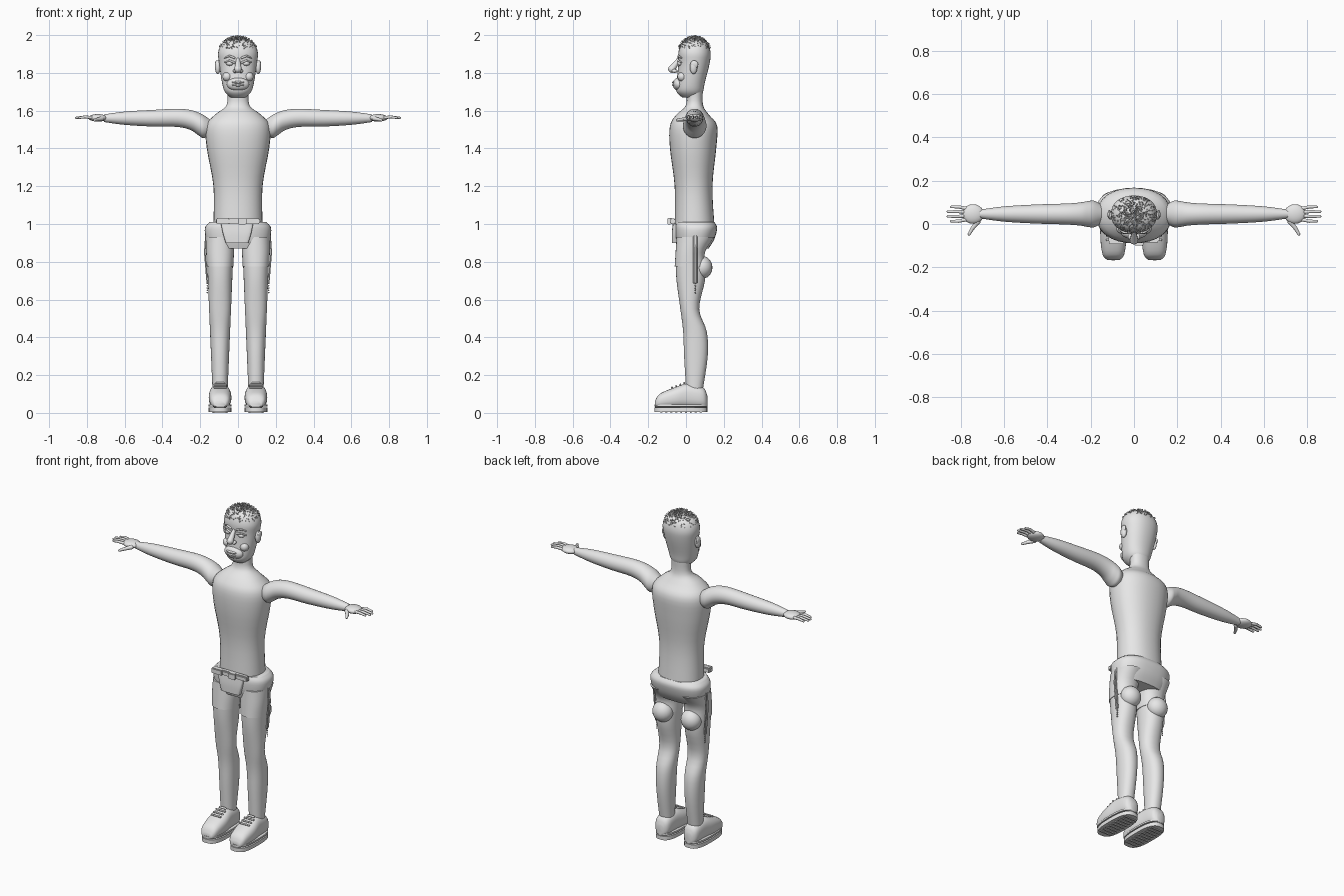
import bpy
import bmesh
import math
import random
from mathutils import Matrix, Vector

cube = bpy.data.objects.get("Cube")
if cube:
    bpy.data.objects.remove(cube, do_unlink=True)

GREY = (0.8, 0.8, 0.8, 1)
LEG_X = 0.095
material = bpy.data.materials.new("plain grey")
material.use_nodes = True
material.diffuse_color = GREY
material.node_tree.nodes["Principled BSDF"].inputs["Base Color"].default_value = GREY


def finish(name, bm, mirror=False):
    """Turn a bmesh into a smooth shaded object, optionally mirrored across x."""
    bmesh.ops.recalc_face_normals(bm, faces=bm.faces[:])
    mesh = bpy.data.meshes.new(name)
    bm.to_mesh(mesh)
    bm.free()
    mesh.materials.append(material)
    obj = bpy.data.objects.new(name, mesh)
    bpy.context.collection.objects.link(obj)
    bpy.ops.object.select_all(action="DESELECT")
    bpy.context.view_layer.objects.active = obj
    obj.select_set(True)
    bpy.ops.object.shade_smooth_by_angle(angle=math.radians(50))
    if mirror:
        modifier = obj.modifiers.new("mirror", "MIRROR")
        modifier.use_mirror_merge = False


def smooth_keys(keys, steps=4):
    """Run a smooth curve through profile keys so few keys are needed."""
    keys = [Vector(key) for key in keys]
    padded = [keys[0], *keys, keys[-1]]
    result = []
    for before, start, end, after in zip(padded, padded[1:], padded[2:], padded[3:]):
        leave, arrive = (end - before) / 2, (after - start) / 2
        for step in range(steps):
            t = step / steps
            ease = t * t * (3 - 2 * t)
            result.append(start.lerp(end, ease) + leave * t * (1 - t) ** 2
                          - arrive * t * t * (1 - t))
    return result + [keys[-1]]


def rounded(value, power):
    return math.copysign(abs(value) ** (2 / power), value)


def loft(name, keys, axis=2, centre=0.0, mirror=False, power=2.2, sides=32):
    """Skin oval sections: position along axis, half width, low side, high side."""
    bm = bmesh.new()
    across, depth = [i for i in range(3) if i != axis]
    loops = []
    for position, half, low, high in smooth_keys(keys):
        loop = []
        for k in range(sides):
            angle = math.tau * k / sides
            point = Vector()
            point[axis] = position
            point[across] = centre + half * rounded(math.cos(angle), power)
            point[depth] = (low + high + (high - low) * rounded(math.sin(angle), power)) / 2
            loop.append(bm.verts.new(point))
        loops.append(loop)
    for lower, upper in zip(loops, loops[1:]):
        for k in range(sides):
            bm.faces.new((lower[k - 1], lower[k], upper[k], upper[k - 1]))
    bm.faces.new(loops[0])
    bm.faces.new(loops[-1])
    finish(name, bm, mirror)


def ellipsoid(name, centre, radii, mirror=False):
    bm = bmesh.new()
    matrix = Matrix.Translation(centre) @ Matrix.Diagonal((*radii, 1))
    bmesh.ops.create_uvsphere(bm, u_segments=20, v_segments=12, radius=1, matrix=matrix)
    finish(name, bm, mirror)


def box(name, centre, size, mirror=False):
    bm = bmesh.new()
    matrix = Matrix.Translation(centre) @ Matrix.Diagonal((*size, 1))
    bmesh.ops.create_cube(bm, size=1, matrix=matrix)
    bmesh.ops.bevel(bm, geom=bm.edges[:], offset=min(size) / 5, segments=2, affect="EDGES")
    finish(name, bm, mirror)


def tube(name, points, thick, thin, mirror=True):
    """Join points with round rods and ball joints, tapering from thick to thin."""
    bm = bmesh.new()
    points = [Vector(point) for point in points]
    last = len(points) - 1
    radii = [thick + (thin - thick) * i / last for i in range(last + 1)]
    for i, (start, end) in enumerate(zip(points, points[1:])):
        turn = (end - start).to_track_quat("Z", "Y").to_matrix().to_4x4()
        bmesh.ops.create_cone(bm, cap_ends=True, segments=10, radius1=radii[i],
                              radius2=radii[i + 1], depth=(end - start).length,
                              matrix=Matrix.Translation((start + end) / 2) @ turn)
    for point, radius in zip(points, radii):
        bmesh.ops.create_uvsphere(bm, u_segments=10, v_segments=6, radius=radius,
                                  matrix=Matrix.Translation(point))
    finish(name, bm, mirror)


# Torso and neck
loft("torso", [(1, .13, -.06, .15), (1.2, .13, -.06, .14), (1.4, .165, -.085, .16),
               (1.52, .17, -.085, .165), (1.58, .12, -.05, .12), (1.63, .06, 0, .09),
               (1.72, .06, 0, .09)])

# Head with face features
loft("head", [(1.67, .04, -.02, .07), (1.7, .07, -.05, .09), (1.75, .085, -.05, .1),
              (1.85, .1, -.04, .125), (1.91, .105, -.04, .13), (1.96, .08, -.02, .11),
              (1.985, .02, .03, .06)])
tube("nose", [(0, -.04, 1.87), (0, -.075, 1.82)], .01, .02, False)
ellipsoid("nostrils", (.016, -.06, 1.81), (.012, .015, .01), True)
ellipsoid("muzzle", (0, -.04, 1.74), (.06, .03, .035))
for label, z in (("upper", 1.75), ("lower", 1.735)):
    ellipsoid(label + "_lip", (0, -.062, z), (.035, .012, .007))
ellipsoid("cheeks", (.057, -.02, 1.78), (.025, .025, .025), True)
ellipsoid("eyeballs", (.043, -.03, 1.85), (.02, .016, .013), True)
for label, z in (("eyelids", 1.855), ("eyebrows", 1.88)):
    tube(label, [(.02, -.04, z), (.045, -.04, z + .01), (.07, -.025, z)], .006, .004)
ellipsoid("ears", (.107, .04, 1.83), (.015, .02, .036), True)
ellipsoid("ear_rims", (.114, .045, 1.845), (.008, .02, .02), True)

# Cropped hair scattered over the crown
random.seed(7)
bm = bmesh.new()
for _ in range(400):
    spin = random.uniform(0, math.tau)
    tilt = math.radians(75) * random.random() ** 0.7
    out = Vector((math.sin(tilt) * math.cos(spin), math.sin(tilt) * math.sin(spin),
                  math.cos(tilt)))
    root = Vector((0, .045, 1.905)) + out * Vector((.1, .085, .085)).dot(
        Vector([abs(part) ** 2 for part in out]))
    lean = Vector([random.uniform(-.7, .7) for _ in range(3)])
    turn = (out + lean).to_track_quat("Z", "Y").to_matrix().to_4x4()
    bmesh.ops.create_cone(bm, cap_ends=True, segments=4, radius1=.003, radius2=.001,
                          depth=.02, matrix=Matrix.Translation(root) @ turn)
finish("cropped_hair", bm)

# Round arms swelling into the shoulder, given as position, radius and height
arm = [(.13, .03, 1.51), (.18, .06, 1.515), (.21, .06, 1.53), (.25, .053, 1.55),
       (.32, .048, 1.562), (.45, .044, 1.56), (.6, .035, 1.56), (.71, .02, 1.56)]
loft("arms", [(x, r, z - r, z + r) for x, r, z in arm], axis=0, centre=.046,
     mirror=True, power=2)

# Hands with evenly fanned fingers
ellipsoid("palms", (.742, .046, 1.562), (.05, .045, .02), True)
for i, label in enumerate(("index", "middle", "ring", "little")):
    spread = i - 1.5
    tip = .86 - .008 * spread ** 2
    tube(label + "_fingers", [(.765, .046 + spread * .016, 1.562),
                              (.81, .046 + spread * .022, 1.567),
                              (tip, .046 + spread * .022, 1.562)], .009, .006)
tube("thumbs", [(.72, .01, 1.558), (.745, -.02, 1.553), (.76, -.047, 1.55)], .012, .007)

# Shorts
loft("shorts_hips", [(.87, .15, -.04, .12), (.92, .17, -.055, .15), (.98, .175, -.06, .165),
                     (1.01, .15, -.055, .15)], power=2.5)
loft("fly_flap", [(.9, .06, -.075, -.04), (.95, .075, -.075, -.04), (1, .085, -.07, -.04)],
     centre=-.005, power=5)


def leg_sections(keys, slack=0.0):
    """Legs widen steadily with height, so keys hold height, front and back."""
    return [(z, .035 + .042 * z + slack, front, back) for z, front, back in keys]


loft("legs", leg_sections([(.13, 0, .09), (.3, -.01, .115), (.43, -.015, .11),
                           (.55, -.03, .07), (.7, -.05, .1), (.8, -.055, .1)]),
     centre=LEG_X, mirror=True)
loft("shorts_legs", leg_sections([(.775, -.06, .105), (.85, -.055, .1), (.93, -.05, .15)], .003),
     centre=LEG_X, mirror=True)
ellipsoid("rear_thigh_folds", (LEG_X, .085, .77), (.06, .055, .06), True)

# Belt and buckle
box("belt_strap", (0, -.07, 1.015), (.235, .03, .03))
box("belt_buckle", (.022, -.088, 1.015), (.045, .02, .036))
box("belt_pouch", (-.08, -.083, 1.015), (.07, .02, .032))

# Hanging side cords
for label, y in (("front", .042), ("rear", .056)):
    tube(label + "_side_cords", [(.168, y, .97), (.176, y, .85), (.163, y, .69)], .004, .004)
for i in range(5):
    ellipsoid("cord_beads", (.162, .05, .685 - i * .012), (.004, .004, .004), True)

# Shoes: layered sole with tread bars, rounded upper, laces and tongue
for label, low, high in (("sole", .005, .028), ("welt", .035, .045)):
    loft("shoe_" + label, [(z, .061, -.168, .113) for z in (low, high)],
         centre=LEG_X, mirror=True, power=2.8)
for i in range(9):
    box("tread_bars", (LEG_X, -.13 + i * .026, .005), (.085, .012, .01), True)
loft("shoe_uppers", [(-.165, .03, .03, .06), (-.14, .05, .025, .1), (-.06, .06, .025, .135),
                     (.01, .053, .025, .155), (.09, .045, .025, .135), (.113, .02, .03, .09)],
     axis=1, centre=LEG_X, mirror=True, power=2.5)
for i in range(3):
    y, z = -.03 - i * .022, .15 - i * .008
    tube("shoe_laces", [(LEG_X + side * .03, y, z) for side in (-1, 1)], .005, .005)
tube("shoe_tongues", [(LEG_X + side * .018, -.01, .158) for side in (-1, 1)], .006, .006)
